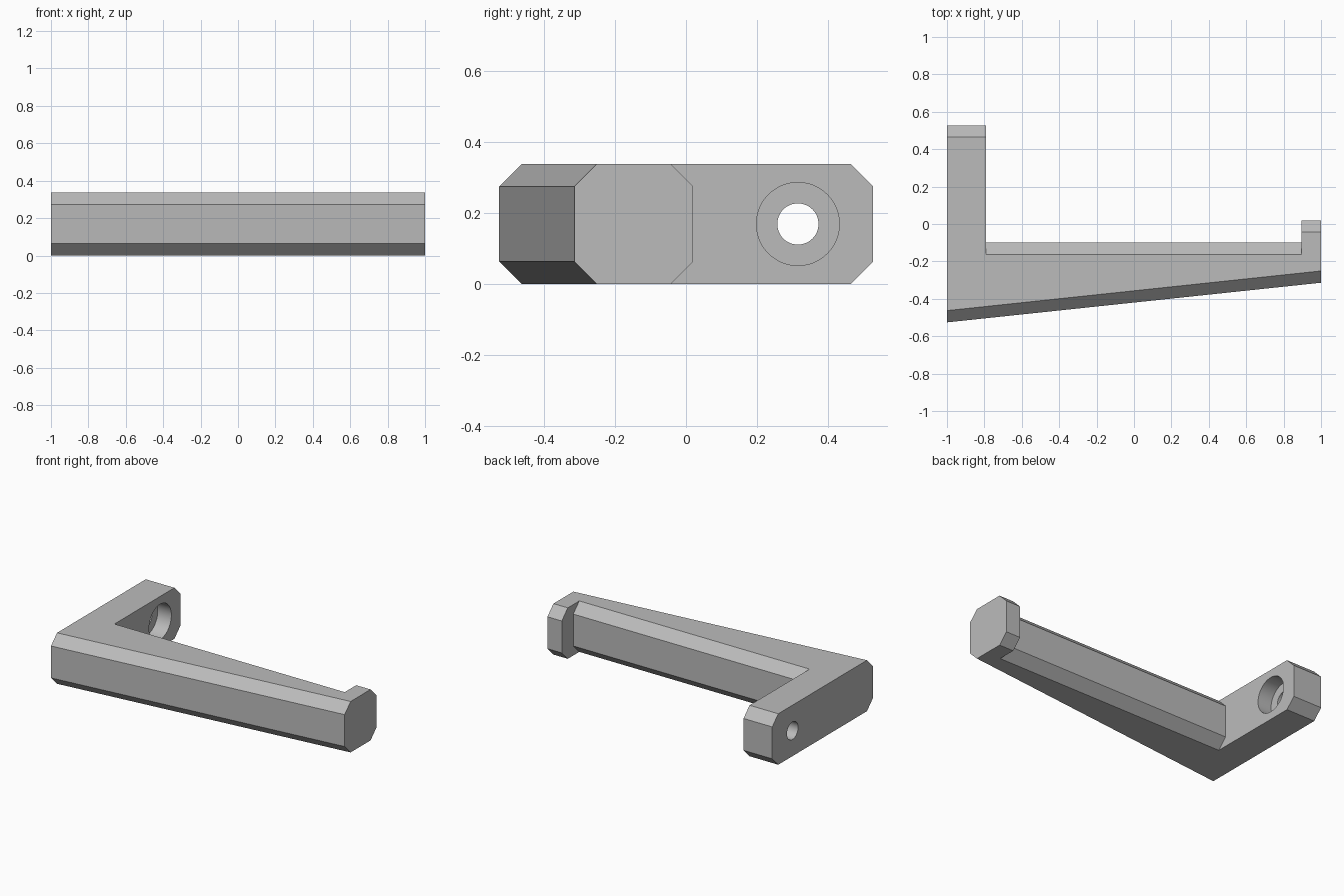
import bpy
import bmesh
import math

cube = bpy.data.objects.get("Cube")
if cube:
    bpy.data.objects.remove(cube, do_unlink=True)

HEIGHT = 0.337
CHAMFER = 0.063
ARM_X, LUG_X = -0.79, 0.895
ARM_BACK, BAR_BACK, LUG_BACK = 0.527, -0.1, 0.02
HOLE_Y = 0.315

# Material
grey = bpy.data.materials.new("light grey")
grey.use_nodes = True
colour = (0.5, 0.5, 0.5, 1)
grey.diffuse_color = colour
grey.node_tree.nodes["Principled BSDF"].inputs["Base Color"].default_value = colour


def front_y(x):
    """Sloping front face of the bracket."""
    return -0.42 + 0.106 * x


def section(bm, x, back):
    """Chamfered cross-section at x; first four points front, last four back."""
    f, c, h = front_y(x), CHAMFER, HEIGHT
    points = [(f + c, h), (f, h - c), (f, c), (f + c, 0),
              (back - c, 0), (back, c), (back, h - c), (back - c, h)]
    return [bm.verts.new((x, y, z)) for y, z in points]


def loft(bm, a, b):
    for i in range(8):
        j = (i + 1) % 8
        bm.faces.new((a[i], a[j], b[j], b[i]))


# Bracket body: long arm, tapered bar and end lug in one solid
bm = bmesh.new()
arm_out, arm_in = section(bm, -1, ARM_BACK), section(bm, ARM_X, ARM_BACK)
bar_a, bar_b = section(bm, ARM_X, BAR_BACK), section(bm, LUG_X, BAR_BACK)
lug_in, lug_out = section(bm, LUG_X, LUG_BACK), section(bm, 1, LUG_BACK)
for a, b in ((arm_out, arm_in), (bar_a, bar_b), (lug_in, lug_out)):
    loft(bm, a, b)
bm.faces.new(arm_out)
bm.faces.new(lug_out)
for tall, short in ((arm_in, bar_a), (lug_in, bar_b)):
    bm.faces.new(tall[4:] + short[:3:-1])
bmesh.ops.remove_doubles(bm, verts=bm.verts, dist=0.0001)
bmesh.ops.dissolve_limit(bm, angle_limit=math.radians(0.5),
                         verts=bm.verts, edges=bm.edges)
bmesh.ops.recalc_face_normals(bm, faces=bm.faces)
mesh = bpy.data.meshes.new("bracket_body")
bm.to_mesh(mesh)
bm.free()
body = bpy.data.objects.new("bracket_body", mesh)
bpy.context.collection.objects.link(body)
mesh.materials.append(grey)
bpy.context.view_layer.objects.active = body


def drill(radius, x0, x1):
    """Cut a round hole along x through the long arm."""
    bpy.ops.mesh.primitive_cylinder_add(
        vertices=48, radius=radius, depth=x1 - x0,
        location=((x0 + x1) / 2, HOLE_Y, HEIGHT / 2),
        rotation=(0, math.pi / 2, 0))
    cutter = bpy.context.object
    cutter.name = "hole_cutter"
    cutter.hide_render = True
    cutter.data.materials.append(grey)
    bpy.context.view_layer.objects.active = body
    cut = body.modifiers.new("hole", 'BOOLEAN')
    cut.operation = 'DIFFERENCE'
    cut.solver = 'EXACT'
    cut.object = cutter
    bpy.ops.object.modifier_apply(modifier=cut.name)
    bpy.data.objects.remove(cutter, do_unlink=True)


# Screw hole and its wider recess on the inner side
drill(0.058, -1.1, -0.7)
drill(0.117, ARM_X - 0.1, -0.7)

bpy.ops.object.select_all(action='DESELECT')
body.select_set(True)
bpy.context.view_layer.objects.active = body
bpy.ops.object.shade_smooth_by_angle(angle=math.radians(25))
